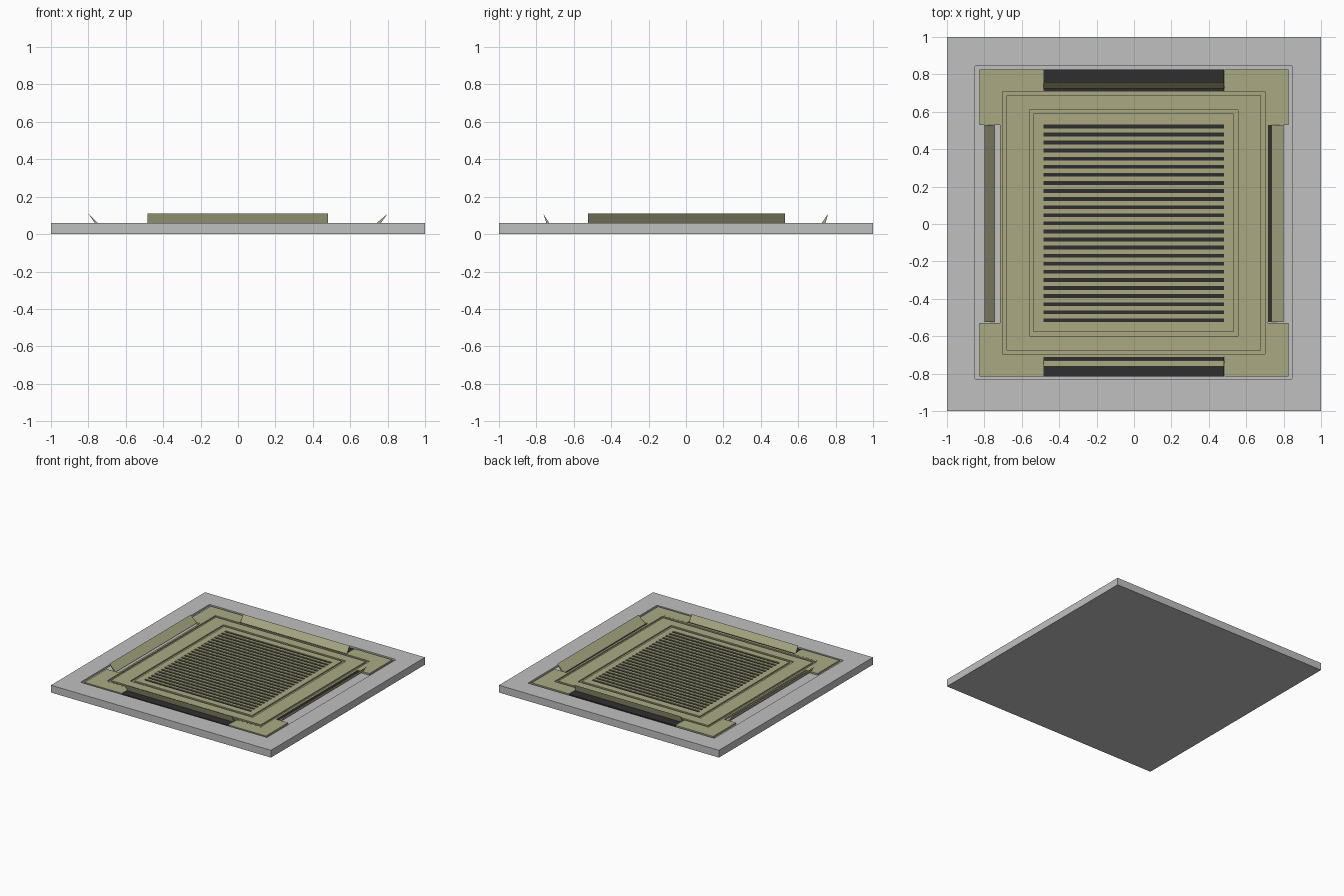
import bpy, bmesh

if "Cube" in bpy.data.objects:
    bpy.data.objects.remove(bpy.data.objects["Cube"])


def material(name, rgb):
    m = bpy.data.materials.new(name)
    m.diffuse_color = (*rgb, 1)
    m.use_nodes = True
    m.node_tree.nodes["Principled BSDF"].inputs["Base Color"].default_value = m.diffuse_color
    return m


GREY = material("light grey", (0.53, 0.53, 0.53))
KHAKI = material("khaki", (0.40, 0.40, 0.23))
DARK = material("charcoal", (0.028, 0.028, 0.03))
FLOOR = 0.046   # recess floor in the plate
TOP = 0.06      # plate and panel top


def finish(bm, name, mat):
    bmesh.ops.recalc_face_normals(bm, faces=bm.faces)
    me = bpy.data.meshes.new(name)
    bm.to_mesh(me)
    bm.free()
    me.materials.append(mat)
    ob = bpy.data.objects.new(name, me)
    bpy.context.collection.objects.link(ob)
    return ob


def stepped(name, loops, mat):
    """Closed solid skinned through rectangles (x0, x1, y0, y1, z)."""
    bm = bmesh.new()
    rows = [[bm.verts.new((x, y, z)) for x, y in ((x0, y0), (x1, y0), (x1, y1), (x0, y1))]
            for x0, x1, y0, y1, z in loops]
    for a, b in zip(rows, rows[1:]):
        for i in range(4):
            j = (i + 1) % 4
            bm.faces.new((a[i], a[j], b[j], b[i]))
    bm.faces.new(rows[0])
    bm.faces.new(rows[-1])
    return finish(bm, name, mat)


def box(name, x0, x1, y0, y1, z0, z1, mat):
    return stepped(name, [(x0, x1, y0, y1, z0), (x0, x1, y0, y1, z1)], mat)


def prism(name, points, offset, mat):
    """Extrude a planar outline along an offset vector."""
    bm = bmesh.new()
    f = bm.faces.new([bm.verts.new(p) for p in points])
    g = bmesh.ops.extrude_face_region(bm, geom=[f], use_keep_orig=True)
    verts = [v for v in g["geom"] if isinstance(v, bmesh.types.BMVert)]
    bmesh.ops.translate(bm, verts=verts, vec=offset)
    return finish(bm, name, mat)


# Square base plate with a shallow recess
stepped("base_plate", [(-1, 1, -1, 1, 0), (-1, 1, -1, 1, TOP),
                       (-0.85, 0.845, -0.83, 0.845, TOP),
                       (-0.85, 0.845, -0.83, 0.845, FLOOR)], GREY)

# Central panel with two square grooves and an opening for the grille
groove = 0.05
outer, inner = (-0.702, 0.70, -0.695, 0.708), (-0.682, 0.68, -0.675, 0.688)
outer2, inner2 = (-0.56, 0.555, -0.60, 0.61), (-0.538, 0.532, -0.578, 0.59)
edge = (-0.717, 0.717, -0.71, 0.712)
grille = (-0.485, 0.482, -0.525, 0.532)
stepped("centre_panel", [(*edge, FLOOR), (*edge, TOP),
                         (*outer, TOP), (*outer, groove), (*inner, groove), (*inner, TOP),
                         (*outer2, TOP), (*outer2, groove), (*inner2, groove), (*inner2, TOP),
                         (*grille, TOP), (*grille, 0.052)], KHAKI)

# Dark grille backing with evenly spaced slats
box("grille_backing", *grille, 0.049, 0.0535, DARK)
count = 24
pitch = (grille[3] - grille[2] - 0.02) / count
for i in range(count):
    y = grille[2] + 0.01 + pitch * (i + 0.5)
    box("grille_slat", grille[0], grille[1], y - 0.0115, y + 0.0115, 0.053, TOP, KHAKI)

# L-shaped corner pieces of the panel
for sx in (-1, 1):
    for sy in (-1, 1):
        yo = 0.825 if sy > 0 else 0.815
        outline = [(0.485, 0.711), (0.717, 0.711), (0.717, 0.528),
                   (0.825, 0.528), (0.825, yo), (0.485, yo)]
        prism("panel_corner", [(sx * x, sy * y, FLOOR) for x, y in outline],
              (0, 0, TOP - FLOOR), KHAKI)

# Dark air slots
box("back_slot", -0.485, 0.482, 0.712, 0.825, FLOOR, 0.056, DARK)
box("front_slot", -0.485, 0.482, -0.815, -0.71, FLOOR, 0.056, DARK)
box("right_slot", 0.717, 0.738, -0.525, 0.528, FLOOR, 0.052, DARK)

# Wedge-shaped flaps, tilted outwards
Z0 = 0.054
for name, a, b, tip in (("left_flap", -0.745, -0.762, -0.80), ("right_flap", 0.735, 0.76, 0.80)):
    prism(name, [(a, -0.525, Z0), (b, -0.525, Z0), (tip, -0.525, 0.109)], (0, 1.055, 0), KHAKI)
for name, a, b, tip in (("front_flap", -0.728, -0.745, -0.763), ("back_flap", 0.722, 0.745, 0.76)):
    prism(name, [(-0.485, a, Z0), (-0.485, b, Z0), (-0.485, tip, 0.109)], (0.967, 0, 0), KHAKI)
